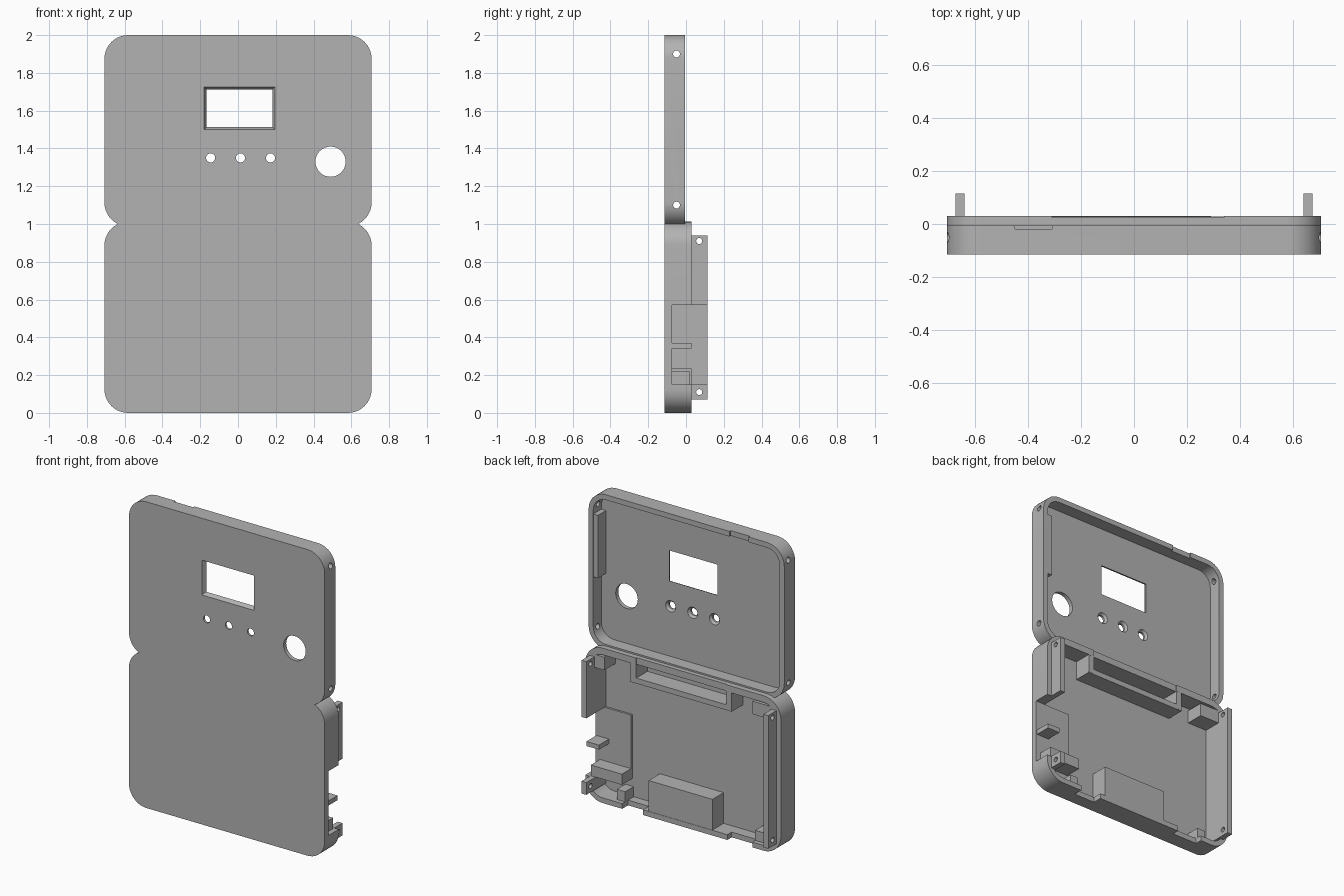
import bpy, bmesh, math
from mathutils import Matrix, Vector

if "Cube" in bpy.data.objects:
    bpy.data.objects.remove(bpy.data.objects["Cube"])

grey = bpy.data.materials.new("plain grey")
grey.use_nodes = True
grey.diffuse_color = (0.45, 0.45, 0.45, 1)
grey.node_tree.nodes["Principled BSDF"].inputs["Base Color"].default_value = grey.diffuse_color

FRONT, FLOOR, PLATE = -0.115, -0.088, -0.075
LID_RIM, BASE_RIM, RAIL_TOP = -0.005, 0.03, 0.115
HALF, INNER, RAIL = 0.707, 0.674, 0.64


def finish(name, bm):
    bmesh.ops.recalc_face_normals(bm, faces=bm.faces)
    mesh = bpy.data.meshes.new(name)
    bm.to_mesh(mesh)
    bm.free()
    mesh.materials.append(grey)
    obj = bpy.data.objects.new(name, mesh)
    bpy.context.collection.objects.link(obj)
    return obj


def outline(x0, x1, z0, z1, r):
    if not r:
        return [(x1, z1), (x0, z1), (x0, z0), (x1, z0)]
    corners = [(x1 - r, z1 - r), (x0 + r, z1 - r), (x0 + r, z0 + r), (x1 - r, z0 + r)]
    steps = 10
    return [(cx + r * math.cos(a), cz + r * math.sin(a))
            for i, (cx, cz) in enumerate(corners)
            for a in [(i + k / steps) * math.pi / 2 for k in range(steps + 1)]]


def block(name, x, y, z, r=0, flare=0):
    """Prism along y with optional rounded corners and a wider front end."""
    bm = bmesh.new()
    front = outline(x[0] - flare, x[1] + flare, z[0] - flare, z[1] + flare, r)
    back = outline(*x, *z, r)
    a = [bm.verts.new((px, y[0], pz)) for px, pz in front]
    b = [bm.verts.new((px, y[1], pz)) for px, pz in back]
    bm.faces.new(a)
    bm.faces.new(b[::-1])
    for i in range(len(a)):
        j = (i + 1) % len(a)
        bm.faces.new((a[i], b[i], b[j], a[j]))
    return finish(name, bm)


def rod(name, centre, axis, length, r1, r2=None):
    bm = bmesh.new()
    turn = Vector((0, 0, 1)).rotation_difference(Vector(axis)).to_matrix().to_4x4()
    bmesh.ops.create_cone(bm, cap_ends=True, segments=32, radius1=r1,
                          radius2=r1 if r2 is None else r2, depth=length,
                          matrix=Matrix.Translation(centre) @ turn)
    return finish(name, bm)


def cut(obj, cutters):
    for c in cutters:
        mod = obj.modifiers.new("cut", "BOOLEAN")
        mod.operation = "DIFFERENCE"
        mod.solver = "EXACT"
        mod.object = c
        bpy.context.view_layer.objects.active = obj
        bpy.ops.object.modifier_apply(modifier=mod.name)
        bpy.data.objects.remove(c)


def smooth(obj):
    bpy.ops.object.select_all(action="DESELECT")
    obj.select_set(True)
    bpy.context.view_layer.objects.active = obj
    bpy.ops.object.shade_smooth_by_angle(angle=math.radians(30))


# Lid: rounded tray with window, button holes, dial hole and screw holes
lid = block("lid", (-HALF, HALF), (FRONT, LID_RIM), (0.988, 2), 0.125)
cutters = [
    block("cutter", (-INNER, INNER), (FLOOR, 0.2), (1.022, 1.966), 0.092),
    block("cutter", (-0.165, 0.18), (FRONT - 0.002, FLOOR + 0.004), (1.515, 1.71), 0, 0.017),
    block("cutter", (-0.45, -0.31), (-0.018, 0.1), (1.94, 2.1)),
    rod("cutter", (0.49, -0.1, 1.33), (0, 1, 0), 0.1, 0.08),
]
for x in (-0.145, 0.013, 0.172):
    cutters.append(rod("cutter", (x, -0.1, 1.35), (0, 1, 0), 0.05, 0.024))
    cutters.append(rod("cutter", (x, -0.092, 1.35), (0, 1, 0), 0.02, 0.024, 0.042))
for side in (-1, 1):
    for z in (1.1, 1.9):
        cutters.append(rod("cutter", (side * 0.69, -0.05, z), (1, 0, 0), 0.1, 0.018))
cut(lid, cutters)
smooth(lid)
block("lid_side_filler", (RAIL, INNER + 0.005), (FLOOR - 0.005, LID_RIM - 0.001), (1.44, 1.85))

# Base: deeper rounded tray with side opening, lowered edges and hinge recess
base = block("base", (-HALF, HALF), (FRONT, BASE_RIM), (0, 1.012), 0.125)
cut(base, [
    block("cutter", (-INNER, INNER), (FLOOR, 0.2), (0.034, 0.968), 0.092),
    block("cutter", (0.6, 0.8), (PLATE, 0.2), (0.15, 0.57)),
    block("cutter", (0.29, 0.44), (-0.03, 0.2), (-0.1, 0.06)),
    block("cutter", (-0.5, -0.32), (-0.015, 0.2), (-0.1, 0.06)),
    block("cutter", (-0.31, 0.34), (0.024, 0.2), (0.9, 1.1)),
])
smooth(base)

# Raised floor plate, shelf and connector blocks inside the base
sunk = FLOOR - 0.005
block("floor_plate", (0.45, INNER + 0.005), (sunk, PLATE), (0.15, 0.57))
block("side_tongue", (0.61, 0.7), (PLATE - 0.005, BASE_RIM - 0.002), (0.34, 0.37))
block("lower_corner_block", (0.45, INNER), (sunk, 0.02), (0.15, 0.22))
block("lower_small_block", (0.44, 0.5), (sunk, 0.0), (0.02, 0.1))
block("connector_block", (-0.21, 0.25), (sunk, 0.028), (0.03, 0.235))
block("lower_right_block", (-0.56, -0.5), (sunk, 0.0), (0.02, 0.1))

# Recess walls behind the hinge
block("recess_bar", (-0.35, 0.38), (sunk, 0.028), (0.845, 0.88))
for name, x in (("recess_end_left", (0.34, 0.38)), ("recess_end_right", (-0.35, -0.31))):
    block(name, x, (sunk, 0.029), (0.85, 0.975))
for name, x in (("corner_block_left", (0.57, 0.66)), ("corner_block_right", (-0.66, -0.5))):
    block(name, x, (sunk, 0.029), (0.87, 0.955))

# Screw rails with cross holes
rails = [("left_upper_rail", 1, 0.57, 0.94, [0.91]),
         ("left_lower_rail", 1, 0.07, 0.15, [0.11]),
         ("right_rail", -1, 0.07, 0.94, [0.11, 0.91])]
for name, side, z0, z1, holes in rails:
    xs = sorted((side * RAIL, side * (INNER + 0.001)))
    rail = block(name, xs, (sunk, RAIL_TOP), (z0, z1))
    cut(rail, [rod("cutter", (side * 0.66, 0.07, z), (1, 0, 0), 0.1, 0.016) for z in holes])
    smooth(rail)
